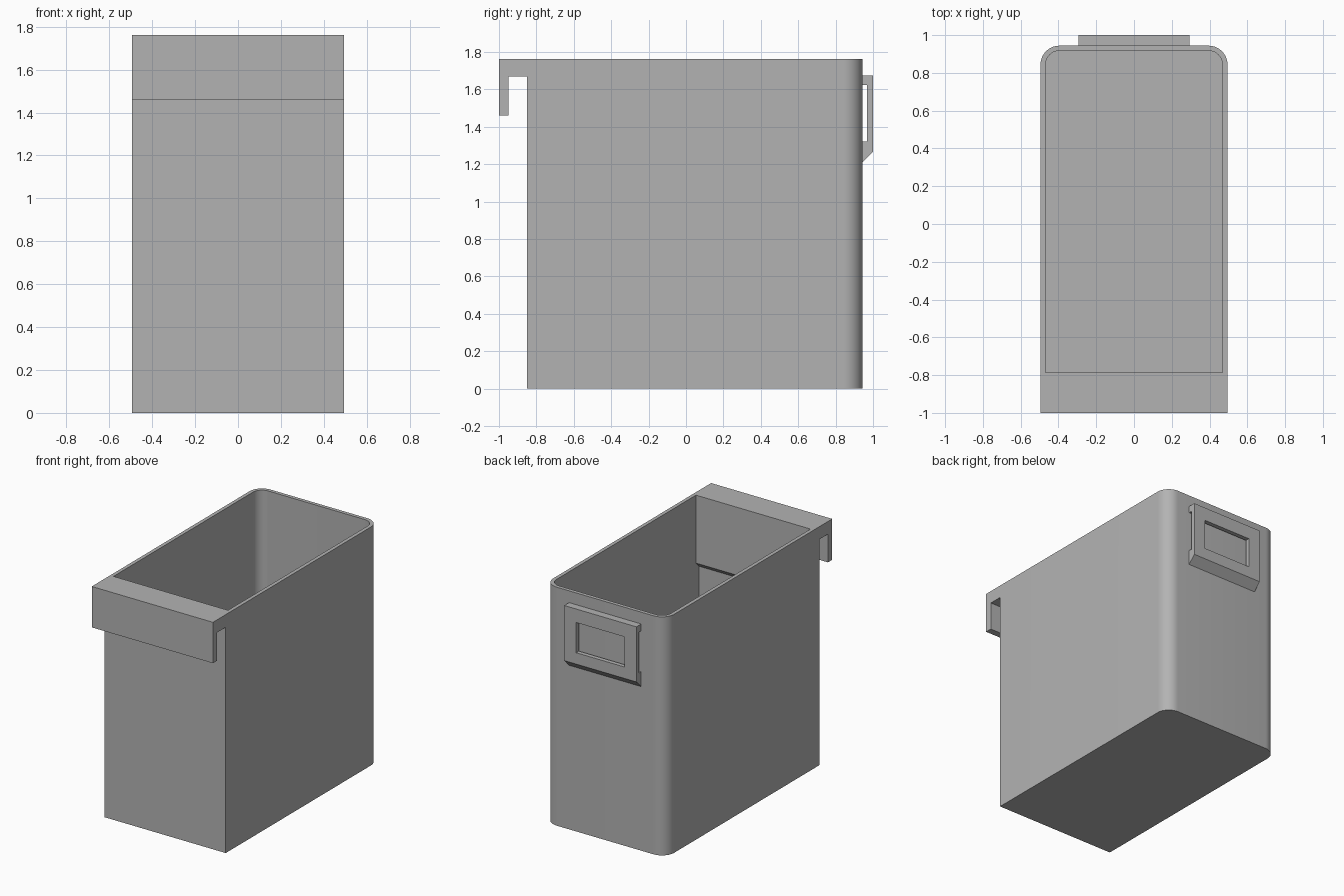
import bpy
import bmesh
import math

cube = bpy.data.objects.get("Cube")
if cube:
    bpy.data.objects.remove(cube, do_unlink=True)

grey = bpy.data.materials.new("plain grey")
grey.use_nodes = True
colour = (0.45, 0.45, 0.45, 1)
grey.diffuse_color = colour
grey.node_tree.nodes["Principled BSDF"].inputs["Base Color"].default_value = colour

HALF, FRONT, BACK, TOP, WALL = 0.495, -0.85, 0.944, 1.762, 0.027


def finish(name, bm):
    bmesh.ops.recalc_face_normals(bm, faces=bm.faces)
    mesh = bpy.data.meshes.new(name)
    bm.to_mesh(mesh)
    bm.free()
    mesh.materials.append(grey)
    obj = bpy.data.objects.new(name, mesh)
    bpy.context.collection.objects.link(obj)
    return obj


def extrude_x(name, profile, half):
    """Solid with a (y, z) profile, running from -half to +half in x."""
    bm = bmesh.new()
    face = bm.faces.new([bm.verts.new((-half, y, z)) for y, z in profile])
    moved = bmesh.ops.extrude_face_region(bm, geom=[face])["geom"]
    verts = [v for v in moved if isinstance(v, bmesh.types.BMVert)]
    bmesh.ops.translate(bm, verts=verts, vec=(2 * half, 0, 0))
    return finish(name, bm)


def outline(inset, radius, steps=10):
    """Plan outline with square front corners and round back corners."""
    w, back = HALF - inset, BACK - inset
    points = [(-w, FRONT + inset), (w, FRONT + inset)]
    for side, start in ((1, 0), (-1, math.pi / 2)):
        for i in range(steps + 1):
            a = start + math.pi / 2 * i / steps
            points.append((side * (w - radius) + radius * math.cos(a),
                           back - radius + radius * math.sin(a)))
    return points


def combine(target, other, operation):
    mod = target.modifiers.new(operation.lower(), "BOOLEAN")
    mod.operation, mod.solver, mod.object = operation, "EXACT", other
    bpy.context.view_layer.objects.active = target
    bpy.ops.object.modifier_apply(modifier=mod.name)
    bpy.data.objects.remove(other, do_unlink=True)


# Open bin: outer wall, rim, inner wall and floor
bm = bmesh.new()
levels = ((0, 0.1, 0), (0, 0.1, TOP), (WALL, 0.073, TOP), (WALL, 0.073, WALL))
rings = [[bm.verts.new((x, y, z)) for x, y in outline(inset, radius)]
         for inset, radius, z in levels]
for low, high in zip(rings, rings[1:]):
    for i in range(len(low)):
        j = (i + 1) % len(low)
        bm.faces.new((low[i], low[j], high[j], high[i]))
bm.faces.new(rings[0])
bm.faces.new(rings[-1])
body = finish("bin_body", bm)

# Thick inner band behind the hook, chamfered underneath
inner, embed = -0.785, FRONT + WALL / 2
brace = extrude_x("inner_brace", [
    (embed, TOP), (inner, TOP), (inner, 1.26), (embed, 1.26 + embed - inner)],
    HALF - WALL / 2)
combine(body, brace, "UNION")

# Hanging hook across the full front
hook = extrude_x("front_hook", [
    (-1, 1.46), (-0.95, 1.46), (-0.95, 1.668), (embed, 1.668),
    (embed, TOP), (-1, TOP)], HALF)
combine(body, hook, "UNION")

# Label holder on the back: side slot, window and chamfered lower lip
holder = extrude_x("label_holder", [
    (BACK, 1.675), (1, 1.675), (1, 1.268), (BACK, 1.212),
    (BACK, 1.322), (0.968, 1.322), (0.968, 1.625), (BACK, 1.625)], 0.295)
window = extrude_x("window_cutter", [
    (0.955, 1.352), (1.05, 1.352), (1.05, 1.575), (0.955, 1.575)], 0.197)
combine(holder, window, "DIFFERENCE")

# Smooth round corners, crisp edges
bpy.ops.object.select_all(action="DESELECT")
for obj in (body, holder):
    obj.select_set(True)
bpy.context.view_layer.objects.active = body
bpy.ops.object.shade_smooth_by_angle(angle=math.radians(30))
